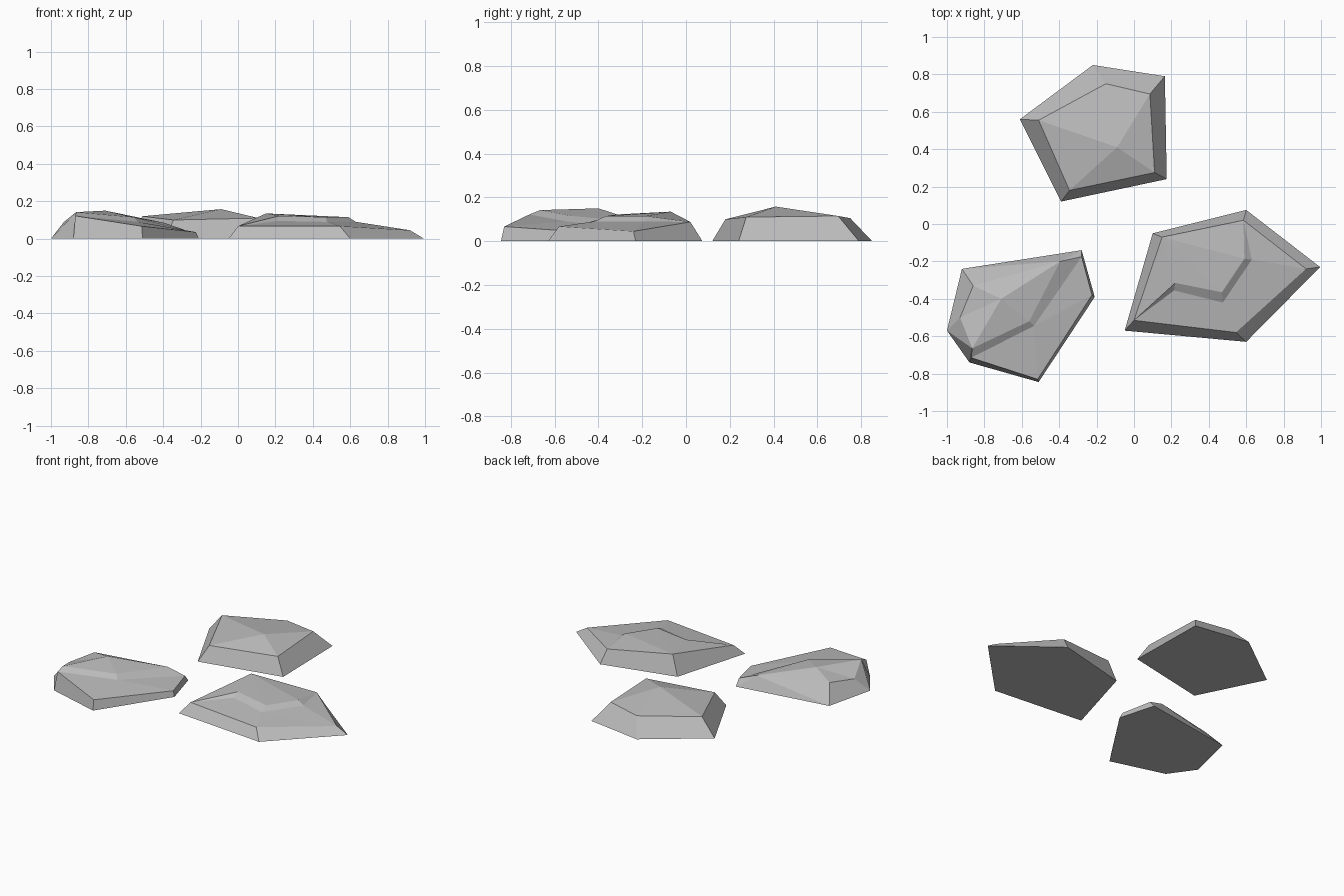
import bpy
import bmesh

cube = bpy.data.objects.get("Cube")
if cube:
    bpy.data.objects.remove(cube, do_unlink=True)

# One plain stone colour
stone = bpy.data.materials.new("stone_grey")
stone.use_nodes = True
colour = (0.5, 0.5, 0.5, 1)
stone.diffuse_color = colour
shader = stone.node_tree.nodes["Principled BSDF"]
shader.inputs["Base Color"].default_value = colour
shader.inputs["Roughness"].default_value = 0.9


def finish(name, bm):
    """Turn a closed faceted shell into a flat shaded stone object."""
    bmesh.ops.recalc_face_normals(bm, faces=bm.faces)
    bmesh.ops.triangulate(bm, faces=[f for f in bm.faces if len(f.verts) > 4])
    bmesh.ops.recalc_face_normals(bm, faces=bm.faces)
    mesh = bpy.data.meshes.new(name)
    bm.to_mesh(mesh)
    bm.free()
    mesh.materials.append(stone)
    obj = bpy.data.objects.new(name, mesh)
    bpy.context.collection.objects.link(obj)
    return obj


def chiselled_stone(name, base, corners, facets):
    """Stone whose facets are spelled by corner letters; base corners are A, B, C..."""
    bm = bmesh.new()
    verts = {chr(ord("A") + i): bm.verts.new((x, y, 0)) for i, (x, y) in enumerate(base)}
    bm.faces.new(list(verts.values()))
    for letter, point in corners.items():
        verts[letter] = bm.verts.new(point)
    for facet in facets.split():
        bm.faces.new([verts[letter] for letter in facet])
    return finish(name, bm)


# Back stone: a bevelled rim around one off-centre peak
chiselled_stone(
    "back_stone",
    base=[(-.61, .56), (-.22, .85), (.165, .79), (.175, .24), (-.39, .12)],
    corners={
        "a": (-.51, .555, .12),
        "b": (-.15, .75, .105),
        "c": (.085, .695, .115),
        "d": (.11, .275, .11),
        "e": (-.345, .18, .1),
        "p": (-.09, .41, .158),
    },
    facets="ABba BCcb CDdc DEed EAae abp bcp cdp dep eap",
)

# Right stone: low ledge (l, m, n) below a stepped top (t, u, v)
chiselled_stone(
    "right_stone",
    base=[(-.05, -.57), (.1, -.05), (.6, .075), (.995, -.23), (.6, -.63)],
    corners={
        "a": (0, -.515, .067),
        "b": (.15, -.07, .135),
        "c": (.585, .02, .088),
        "d": (.92, -.24, .045),
        "e": (.545, -.58, .067),
        "l": (.215, -.355, .095),
        "m": (.475, -.42, .09),
        "n": (.63, -.19, .09),
        "t": (.22, -.315, .122),
        "u": (.47, -.365, .115),
        "v": (.59, -.185, .115),
    },
    facets="ABba BCcb CDdc DEed EAae "
           "ael elm edm dmn dcn "
           "alt lmut mnvu ncv "
           "abt btu buv bcv",
)

# Left stone: peak (p) with a ridge (u, t, r) stepping down to a sloped ledge
chiselled_stone(
    "left_stone",
    base=[(-1, -.57), (-.92, -.24), (-.28, -.14), (-.21, -.39), (-.51, -.845), (-.88, -.74)],
    corners={
        "p": (-.71, -.4, .15),
        "q": (-.93, -.5, .09),
        "k": (-.86, -.33, .11),
        "r": (-.395, -.2, .085),
        "t": (-.56, -.52, .115),
        "u": (-.865, -.665, .142),
        "x": (-.87, -.715, .122),
        "w": (-.515, -.83, .067),
        "v": (-.225, -.38, .035),
        "s": (-.28, -.175, .045),
        "l": (-.535, -.545, .09),
    },
    facets="ABkq BCsrk CDvs DEwv EFxw FAqux "
           "pkr prt ptu puq pqk "
           "xwl wvl vsl utlx trsl",
)
